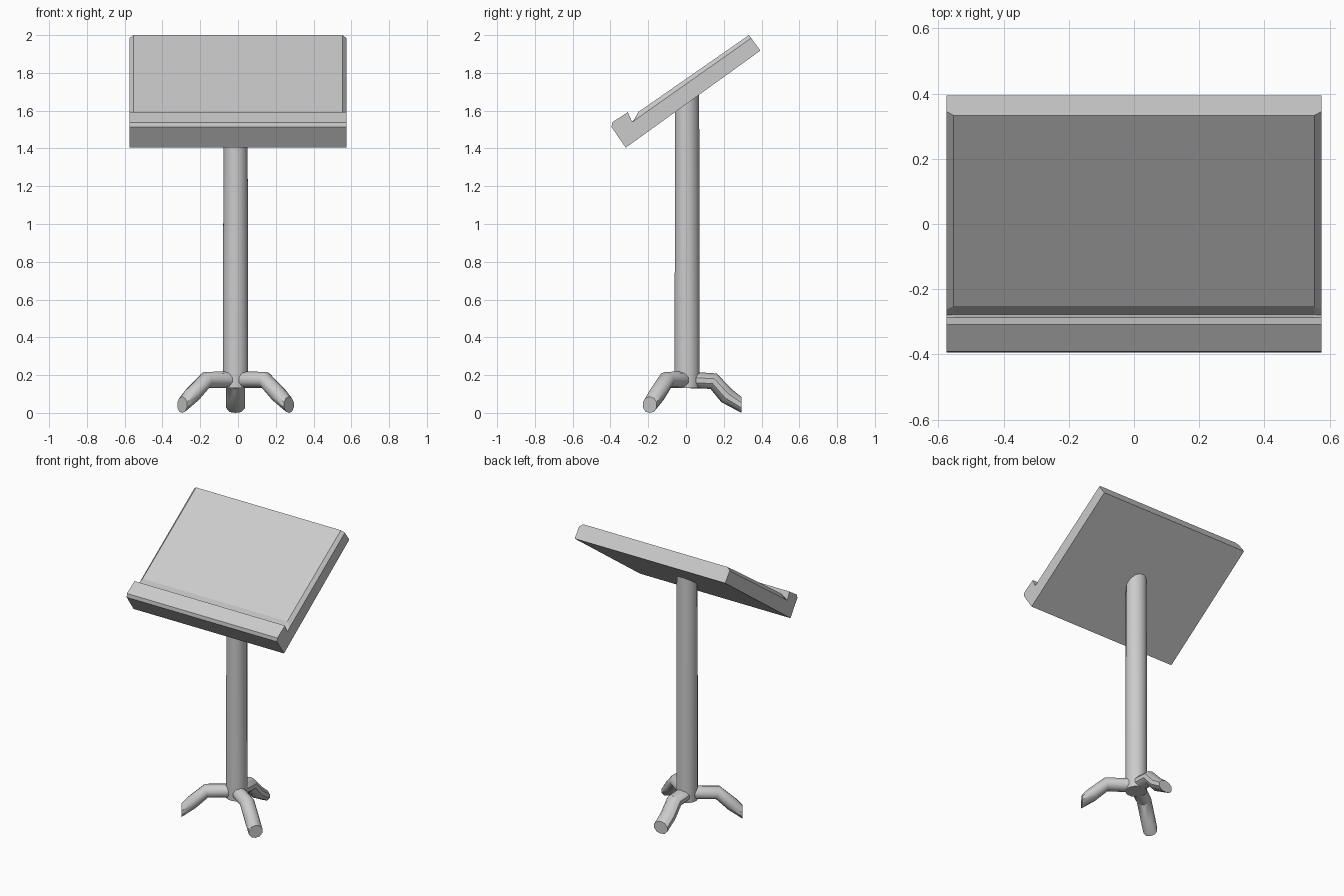
import bpy, bmesh
from math import sin, cos, pi, radians
from mathutils import Vector

if "Cube" in bpy.data.objects:
    bpy.data.objects.remove(bpy.data.objects["Cube"])

CX, CY = -0.013, 0.006  # pole centre


def loft(name, rings, smooth=None):
    """Skin a list of equal-length closed rings and cap both ends."""
    bm = bmesh.new()
    vs = [[bm.verts.new(p) for p in r] for r in rings]
    n = len(rings[0])
    for a, b in zip(vs, vs[1:]):
        for i in range(n):
            j = (i + 1) % n
            bm.faces.new((a[i], a[j], b[j], b[i]))
    bm.faces.new(vs[0])
    bm.faces.new(vs[-1])
    bmesh.ops.recalc_face_normals(bm, faces=bm.faces)
    me = bpy.data.meshes.new(name)
    bm.to_mesh(me)
    bm.free()
    ob = bpy.data.objects.new(name, me)
    bpy.context.collection.objects.link(ob)
    if smooth:
        bpy.ops.object.select_all(action='DESELECT')
        ob.select_set(True)
        bpy.context.view_layer.objects.active = ob
        bpy.ops.object.shade_smooth_by_angle(angle=radians(smooth))
    return ob


# Tilted desk board with page lip; side edges of the reading face are chamfered
lip = [(-0.319, 1.404), (-0.394, 1.513), (-0.391, 1.538), (-0.308, 1.592), (-0.287, 1.545)]
inner = lip + [(-0.278, 1.547), (-0.252, 1.593), (0.333, 2.0), (0.394, 1.918)]
outer = lip + [(-0.280, 1.543), (-0.262, 1.556), (0.345, 1.984), (0.394, 1.918)]
loft("desk_board", [[(x, y, z) for y, z in prof] for x, prof in
                    ((-0.575, outer), (-0.553, inner), (0.553, inner), (0.575, outer))])

# Slightly tapered pole, its top cut parallel to the board
def pole_ring(r, z, slope=0.0):
    return [(CX + r * cos(a), CY + r * sin(a), z + slope * r * sin(a))
            for a in (2 * pi * (i + 0.5) / 12 for i in range(12))]

loft("pole", [pole_ring(0.069, 0.132), pole_ring(0.069, 0.22),
              pole_ring(0.066, 1.66, 0.72)], 40)


# Bent tripod legs with flattened feet
def leg(name, angle, path, w):
    d = Vector((cos(radians(angle)), sin(radians(angle)), 0))
    side = Vector((-d.y, d.x, 0))
    pts = [Vector(p) for p in path]
    rings = []
    for k, p in enumerate(pts):
        t = (pts[min(k + 1, len(pts) - 1)] - pts[max(k - 1, 0)]).normalized()
        if k in (0, len(pts) - 1):
            t = Vector((1, 0))
        up = d * -t.y + Vector((0, 0, t.x))
        c = Vector((CX, CY, p.y)) + d * p.x
        ring = []
        for i in range(10):
            a = 2 * pi * (i + 0.5) / 10
            v = c + side * (w * cos(a)) + up * (0.044 * sin(a))
            v.z = max(v.z, 0)
            ring.append(v)
        rings.append(ring)
    loft(name, rings, 40)


front = [(0, 0.175), (0.19, 0.175), (0.28, 0.095), (0.345, 0.042)]
back = [(0, 0.175), (0.14, 0.168), (0.21, 0.09), (0.288, 0.04)]
leg("front_right_leg", -35, front, 0.047)
leg("front_left_leg", 215, front, 0.047)
leg("back_leg", 90, back, 0.053)
